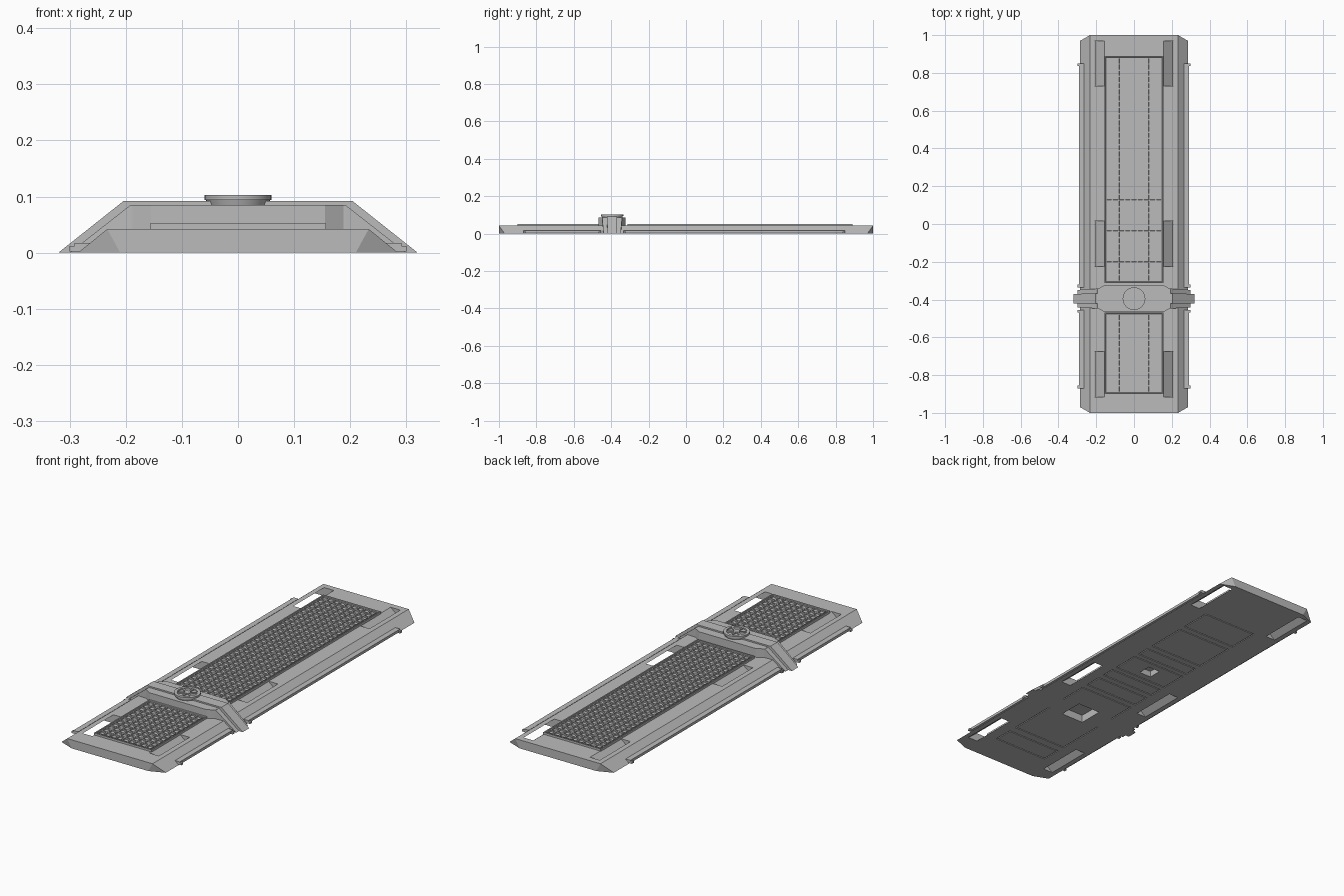
import bpy
import bmesh
import math
from mathutils import Matrix

cube = bpy.data.objects.get("Cube")
if cube:
    bpy.data.objects.remove(cube, do_unlink=True)

grey = bpy.data.materials.new("hull grey")
grey.use_nodes = True
GREY = (0.5, 0.5, 0.5, 1)
grey.diffuse_color = GREY
grey.node_tree.nodes["Principled BSDF"].inputs["Base Color"].default_value = GREY


def finish(name, bm):
    mesh = bpy.data.meshes.new(name)
    bm.to_mesh(mesh)
    bm.free()
    mesh.materials.append(grey)
    obj = bpy.data.objects.new(name, mesh)
    bpy.context.collection.objects.link(obj)
    return obj


def hull(name, points):
    bm = bmesh.new()
    for p in points:
        bm.verts.new(p)
    bmesh.ops.convex_hull(bm, input=bm.verts[:])
    bmesh.ops.dissolve_limit(bm, angle_limit=0.01, verts=bm.verts[:], edges=bm.edges[:])
    bmesh.ops.recalc_face_normals(bm, faces=bm.faces[:])
    return finish(name, bm)


def box(name, x0, x1, y0, y1, z0, z1):
    return hull(name, [(x, y, z) for x in (x0, x1) for y in (y0, y1) for z in (z0, z1)])


def bridge(name, foot, top, height, y, half_foot, half_top):
    # Trapezoid arch spanning the hull from side to side
    pts = []
    for s in (-1, 1):
        for e in (-1, 1):
            pts += [(s * foot, y + e * half_foot, 0), (s * top, y + e * half_top, height)]
            pts.append((s * top, y + e * half_top, 0))
    return hull(name, pts)


def cut(obj, cutter):
    cutter.hide_render = True
    mod = obj.modifiers.new("cut", "BOOLEAN")
    mod.operation = "DIFFERENCE"
    mod.solver = "EXACT"
    mod.object = cutter
    bpy.context.view_layer.objects.active = obj
    bpy.ops.object.modifier_apply(modifier=mod.name)
    bpy.data.objects.remove(cutter, do_unlink=True)


def cylinder(name, r0, r1, z0, z1, y, sides=32):
    bm = bmesh.new()
    bmesh.ops.create_cone(bm, cap_ends=True, segments=sides, radius1=r0, radius2=r1,
                          depth=z1 - z0, matrix=Matrix.Translation((0, y, (z0 + z1) / 2)))
    return finish(name, bm)


TOP = 0.042
MID = -0.395

# Hull: rectangular deck over a base with clipped corners
pts = []
for sx in (-1, 1):
    for sy in (-1, 1):
        pts += [(sx * 0.233, sy, TOP), (sx * 0.21, sy, 0), (sx * 0.285, sy * 0.97, 0)]
body = hull("hull", pts)

# Slanted slots running through the hull
for s in (-1, 1):
    for y0, y1 in ((0.73, 0.97), (-0.225, 0.015), (-0.915, -0.675)):
        slant = 0.052 / TOP
        sl = []
        for z in (-0.01, TOP + 0.01):
            shift = (TOP - z) * slant
            sl += [(s * (x + shift), y, z) for x in (0.155, 0.208) for y in (y0, y1)]
        cut(body, hull("slot_cutter", sl))

# Underside access panels set into shallow recesses
wells = ((MID, 0.062, 0.038), (0.115, 0.033, 0.03))
panels = ((-0.84, -0.74), (-0.7, -0.2), (-0.17, -0.08), (-0.05, 0.02),
          (0.045, 0.185), (0.21, 0.28), (0.31, 0.52), (0.55, 0.71))


def well_cutter(y, half, depth):
    return box("well_cutter", -half, half, y - half, y + half, -0.02, depth)


for y, half, depth in wells:
    cut(body, well_cutter(y, half, depth))
for i, (y0, y1) in enumerate(panels):
    cut(body, box("panel_cutter", -0.15, 0.15, y0, y1, -0.02, 0.004))
    g = 0.005
    plate = box("underside_panel_%d" % (i + 1), -0.15 + g, 0.15 - g, y0 + g, y1 - g, 0, 0.0045)
    for well in wells:
        if y0 < well[0] < y1:
            cut(plate, well_cutter(*well))


# Waffle panels on the deck, each with a sloped frame
def waffle(name, y0, y1):
    w, h = 0.157, (y1 - y0) / 2
    frame = box(name + "_frame", -w, w, y0, y1, TOP - 0.002, 0.052)
    bm = bmesh.new()
    bm.from_mesh(frame.data)
    bm.normal_update()
    top = [f for f in bm.faces if f.normal.z > 0.9]
    bmesh.ops.inset_region(bm, faces=top, thickness=0.008)
    bmesh.ops.inset_region(bm, faces=top, thickness=0.004, depth=-0.008)
    bm.to_mesh(frame.data)
    bm.free()

    w, h = w - 0.01, h - 0.01
    bm = bmesh.new()
    bmesh.ops.create_grid(bm, x_segments=9, y_segments=round(2 * h / 0.033), size=1)
    bmesh.ops.transform(bm, verts=bm.verts[:], matrix=Matrix.Translation((0, (y0 + y1) / 2, 0.051))
                        @ Matrix.Diagonal((w, h, 1, 1)))
    bm.normal_update()
    cells = bm.faces[:]
    bmesh.ops.inset_individual(bm, faces=cells, thickness=0.005)
    bmesh.ops.inset_individual(bm, faces=cells, thickness=0.0002, depth=-0.0065)
    finish(name + "_grid", bm)


waffle("front_waffle", -0.9, -0.468)
waffle("rear_waffle", -0.312, 0.89)

# Bridge: wide middle deck, lower arms and a narrow raised strap
deck = [(s * x, MID + e * y, z) for s in (-1, 1) for e in (-1, 1)
        for x, y in ((0.155, 0.072), (0.19, 0.052)) for z in (TOP - 0.002, 0.085)]
hull("bridge_deck", deck)
arms = bridge("bridge_arms", 0.3, 0.192, 0.0845, MID, 0.046, 0.053)
strap = bridge("bridge_strap", 0.32, 0.204, 0.092, MID, 0.025, 0.027)
for part in (arms, strap):
    cut(part, well_cutter(*wells[0]))

# Round hatch with rim, hub and six spokes
cylinder("hatch_base", 0.054, 0.058, 0.084, 0.096, MID)
bm = bmesh.new()
loops = []
for r, z in ((0.06, 0.094), (0.06, 0.103), (0.046, 0.103), (0.046, 0.094)):
    loops.append([bm.verts.new((r * math.cos(a), MID + r * math.sin(a), z))
                  for a in (math.tau * k / 32 for k in range(32))])
for i in range(4):
    a, b = loops[i], loops[(i + 1) % 4]
    for k in range(32):
        n = (k + 1) % 32
        bm.faces.new((a[k], a[n], b[n], b[k]))
bmesh.ops.recalc_face_normals(bm, faces=bm.faces[:])
finish("hatch_rim", bm)
cylinder("hatch_hub", 0.014, 0.014, 0.094, 0.103, MID, 16)
for k in range(3):
    spoke = box("hatch_spoke_%d" % (k + 1), -0.05, 0.05, -0.004, 0.004, 0.094, 0.102)
    spoke.location.y = MID
    spoke.rotation_euler.z = k * math.pi / 3 + math.pi / 6

# Side rails with small end pegs
for side, s in (("right", -1), ("left", 1)):
    for place, y0, y1, peg in (("front", -0.87, -0.455, -0.863), ("rear", -0.335, 0.85, 0.843)):
        name = side + "_" + place
        box(name + "_rail", s * 0.265, s * 0.291, y0, y1, 0.004, 0.017)
        for tag, y in (("outer", peg), ("inner", y1 - 0.007 if place == "front" else y0 + 0.007)):
            box(name + "_" + tag + "_peg", s * 0.27, s * 0.3, y - 0.007, y + 0.007, 0.002, 0.012)

# Soft shading on the round hatch only
for obj in bpy.context.scene.objects:
    obj.select_set(obj.name in {"hatch_base", "hatch_rim", "hatch_hub"})
bpy.context.view_layer.objects.active = bpy.data.objects["hatch_rim"]
bpy.ops.object.shade_smooth_by_angle(angle=math.radians(35))
